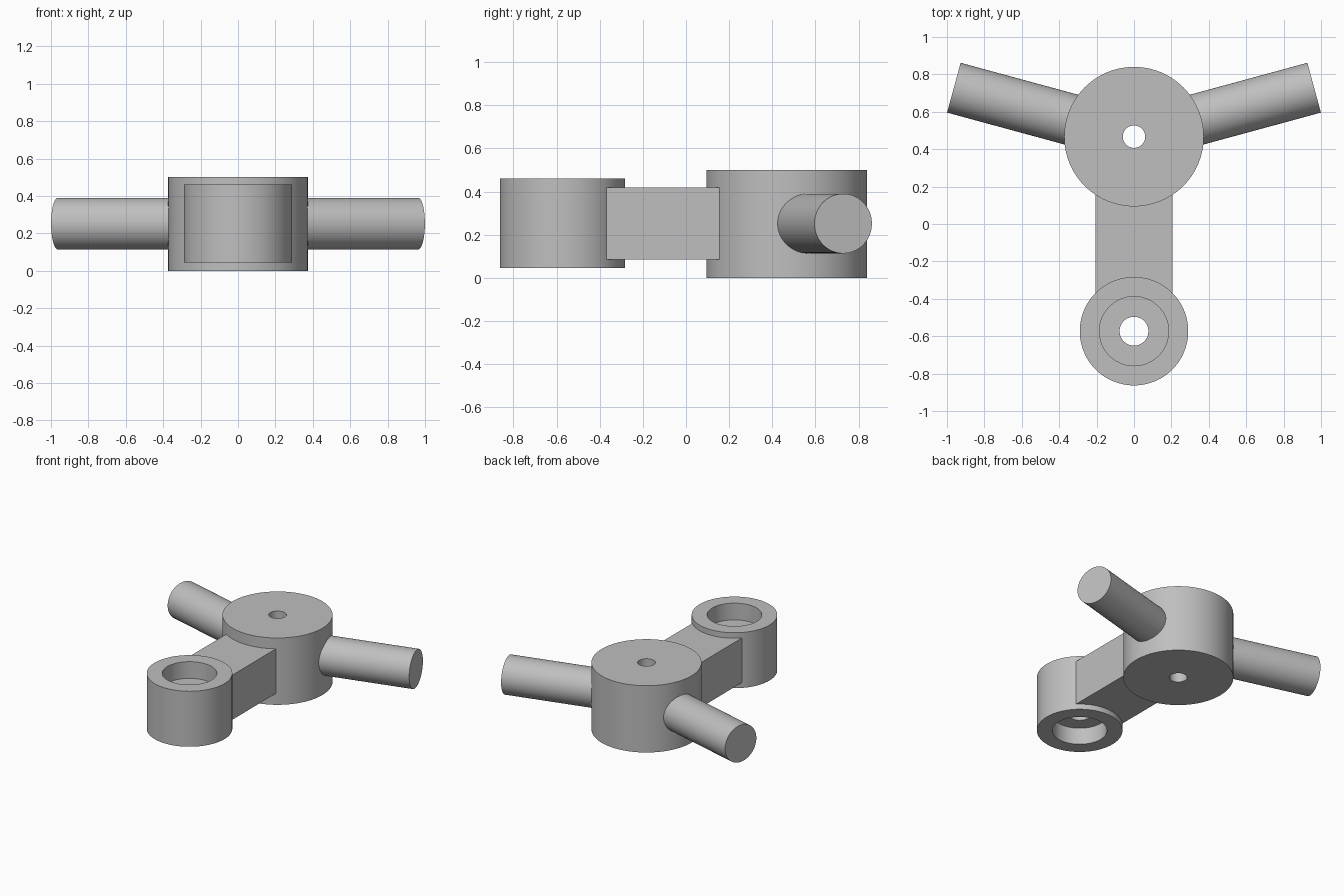
import bpy
import bmesh
from math import radians, sin, cos, pi
from mathutils import Matrix, Vector

cube = bpy.data.objects.get("Cube")
if cube:
    bpy.data.objects.remove(cube, do_unlink=True)

# Single plain metal colour
GREY = (0.52, 0.52, 0.52, 1.0)
metal = bpy.data.materials.new("grey_metal")
metal.use_nodes = True
metal.diffuse_color = GREY
metal.node_tree.nodes["Principled BSDF"].inputs["Base Color"].default_value = GREY

SEGMENTS = 96
HUB_Y = 0.467
EYE_Y = -0.573
MID_Z = 0.252


def add_part(name, bm):
    """Turn a bmesh into a shaded, coloured object."""
    bmesh.ops.recalc_face_normals(bm, faces=bm.faces[:])
    mesh = bpy.data.meshes.new(name)
    bm.to_mesh(mesh)
    bm.free()
    mesh.materials.append(metal)
    obj = bpy.data.objects.new(name, mesh)
    bpy.context.collection.objects.link(obj)
    bpy.ops.object.select_all(action="DESELECT")
    obj.select_set(True)
    bpy.context.view_layer.objects.active = obj
    bpy.ops.object.shade_smooth_by_angle(angle=radians(30))
    return obj


def add_ring(name, y, profile):
    """Revolve a closed (radius, z) profile around a vertical axis at y."""
    bm = bmesh.new()
    loops = []
    for i in range(SEGMENTS):
        a = 2 * pi * i / SEGMENTS
        loops.append([bm.verts.new((r * cos(a), y + r * sin(a), z)) for r, z in profile])
    for i, loop in enumerate(loops):
        after = loops[(i + 1) % SEGMENTS]
        for j in range(len(profile)):
            k = (j + 1) % len(profile)
            bm.faces.new((loop[j], after[j], after[k], loop[k]))
    return add_part(name, bm)


# Large hub with a narrow through hole
add_ring("hub", HUB_Y, [(0.06, 0), (0.373, 0), (0.373, 0.5), (0.06, 0.5)])

# Small eye, counterbored from both ends
low, high, depth = 0.045, 0.46, 0.125
add_ring("eye", EYE_Y, [
    (0.185, low), (0.29, low), (0.29, high), (0.185, high),
    (0.185, high - depth), (0.077, high - depth),
    (0.077, low + depth), (0.185, low + depth),
])

# Rectangular beam joining the eye to the hub
bm = bmesh.new()
start, end = -0.37, 0.2
bmesh.ops.create_cube(bm, size=1, matrix=Matrix.Translation((0, (start + end) / 2, MID_Z))
                      @ Matrix.Diagonal((0.41, end - start, 0.334, 1)))
add_part("beam", bm)

# Round arms swept back from the hub on both sides
inner, outer = 0.25, 0.998
for name, side in (("left_arm", 1), ("right_arm", -1)):
    direction = Vector((side * cos(radians(15.2)), sin(radians(15.2)), 0))
    centre = Vector((0, HUB_Y, MID_Z)) + direction * (inner + outer) / 2
    turn = direction.to_track_quat("Z", "Y").to_matrix().to_4x4()
    bm = bmesh.new()
    bmesh.ops.create_cone(bm, cap_ends=True, segments=SEGMENTS, radius1=0.138,
                          radius2=0.138, depth=outer - inner,
                          matrix=Matrix.Translation(centre) @ turn)
    add_part(name, bm)
